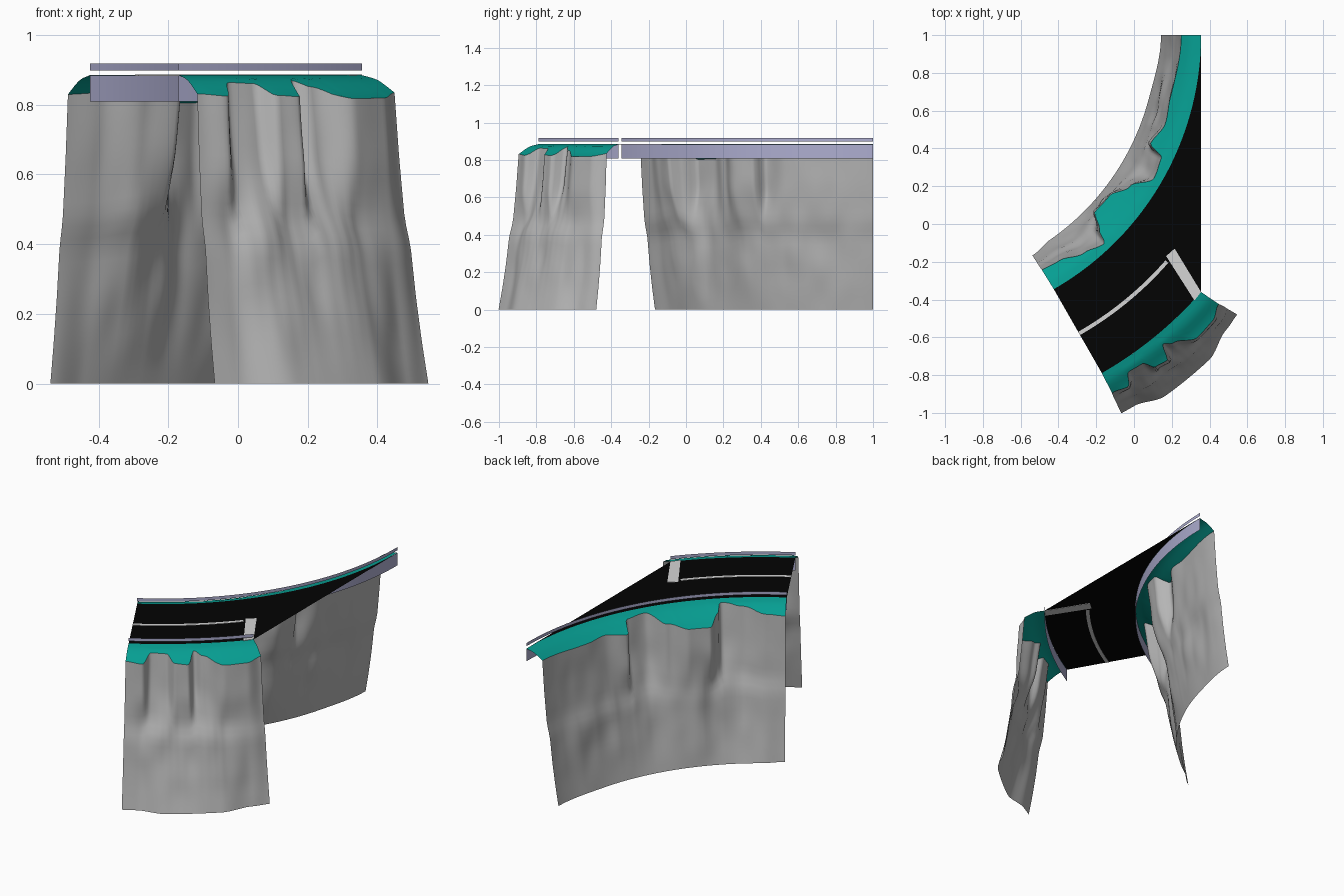
import bpy, bmesh, math
from mathutils import Vector, noise

if "Cube" in bpy.data.objects:
    bpy.data.objects.remove(bpy.data.objects["Cube"])

# Everything follows arcs around one bend centre
CX, CY = -1.195, 1.0
R_IN, R_OUT = 1.55, 2.062
A_START = -60.2
A_CUT = -math.degrees(math.acos(R_IN / R_OUT))   # road is cut straight from here on
Z_ROAD = 0.885


def material(name, rgb):
    m = bpy.data.materials.new(name)
    m.diffuse_color = (*rgb, 1)
    m.use_nodes = True
    m.node_tree.nodes["Principled BSDF"].inputs["Base Color"].default_value = m.diffuse_color
    return m


ROCK = material("grey rock", (0.46, 0.46, 0.46))
GRASS = material("teal grass", (0.002, 0.345, 0.29))
ASPHALT = material("black asphalt", (0.001, 0.001, 0.001))
PAINT = material("white paint", (0.66, 0.66, 0.66))
RAIL = material("lavender metal", (0.42, 0.42, 0.63))


def polar(r, deg, z):
    a = math.radians(deg)
    return Vector((CX + r * math.cos(a), CY + r * math.sin(a), z))


def interp(table, x, smooth=False):
    if x <= table[0][0]:
        return table[0][1]
    for (x0, y0), (x1, y1) in zip(table, table[1:]):
        if x <= x1:
            t = (x - x0) / (x1 - x0)
            if smooth:
                t = t * t * (3 - 2 * t)
            return y0 + (y1 - y0) * t
    return table[-1][1]


def span(a, b, n):
    return [a + (b - a) * i / n for i in range(n + 1)]


def sheet(name, columns, mat, flip=False, smooth=False):
    """Skin a list of point columns into one surface."""
    bm = bmesh.new()
    grid = [[bm.verts.new(p) for p in col] for col in columns]
    for c0, c1 in zip(grid, grid[1:]):
        for i in range(len(c0) - 1):
            quad = [c0[i], c0[i + 1], c1[i + 1], c1[i]]
            bm.faces.new(quad[::-1] if flip else quad)
    bmesh.ops.remove_doubles(bm, verts=bm.verts, dist=1e-5)
    for f in bm.faces:
        f.smooth = smooth
    me = bpy.data.meshes.new(name)
    bm.to_mesh(me)
    bm.free()
    me.materials.append(mat)
    ob = bpy.data.objects.new(name, me)
    bpy.context.collection.objects.link(ob)
    return ob


def plate(ob):
    m = ob.modifiers.new("thin plate", 'SOLIDIFY')
    m.thickness, m.offset = 0.004, 0


# Road surface, narrowing to a point at the far end
angles = span(A_START, A_CUT, 16) + span(A_CUT, 0, 30)[1:]
sheet("road", [[polar(R_IN, a, Z_ROAD),
                polar(min(R_OUT, R_IN / math.cos(math.radians(a))), a, Z_ROAD)]
               for a in angles], ASPHALT)

# Painted markings
plate(sheet("centre_line", [[polar(1.81, a, Z_ROAD), polar(1.83, a, Z_ROAD)]
                            for a in span(A_START, -41.2, 10)], PAINT))
plate(sheet("stop_line", [[(0.17, -0.17, Z_ROAD), (0.32, -0.405, Z_ROAD)],
                          [(0.215, -0.13, Z_ROAD), (0.355, -0.36, Z_ROAD)]], PAINT))

# Guard rails and the side skirts of the road deck
for side, r, end in (("inner", R_IN, 0), ("outer", R_OUT, A_CUT)):
    for part, z0, z1 in (("rail", 0.899, 0.918), ("skirt", 0.809, 0.884)):
        sheet(f"{side}_{part}", [[polar(r, a, z0), polar(r, a, z1)]
                                 for a in span(A_START, end, 30)],
              RAIL, flip=(side == "outer"), smooth=True)

# Verge height by distance from the road; cliff lean by height
DROP = [(0, Z_ROAD), (0.05, 0.874), (0.08, 0.857), (0.12, 0.83), (0.2, 0.80)]
LEAN = [(0, 1), (0.12, 0.8), (0.25, 0.62), (0.39, 0.47), (0.47, 0.28),
        (0.65, 0.12), (0.83, 0)]
# Cliff brink radius and foot radius by angle, with gullies cut into the brink
INNER_BRINK = [(-60, 1.43), (-56, 1.437), (-51, 1.482), (-46.6, 1.514), (-45.6, 1.446),
               (-43.4, 1.36), (-38.6, 1.363), (-34.2, 1.421), (-30.2, 1.505),
               (-25.8, 1.49), (-24.2, 1.405), (-19, 1.439), (-13.8, 1.426), (0, 1.445)]
INNER_FOOT = [(-60, 1.338), (-55, 1.318), (-15, 1.317), (0, 1.338)]
OUTER_BRINK = [(-60, 2.18), (-57.9, 2.195), (-56.8, 2.13), (-54.6, 2.135),
               (-53.4, 2.19), (-51.6, 2.20), (-50.7, 2.12), (-49.5, 2.15),
               (-46.5, 2.215), (-43.5, 2.21), (A_CUT, 2.175)]
OUTER_FOOT = [(-60.2, 2.298), (-58.5, 2.299), (-54.7, 2.345), (-47.9, 2.344),
              (-43.6, 2.295), (A_CUT, 2.285)]


def cliff_side(side, edge, brink, foot, end, cols, flare):
    verge, cliff = [], []
    for a in span(A_START, end, cols):
        k = (a - A_START) / (end - A_START)
        fade = min(1, 8 * k, 8 * (1 - k))      # keeps the end edges clean
        spread = flare * k - 0.4 * (1 - k) ** 4   # ends splay towards the foot
        rb = interp(brink, a, True)
        # brink with the gullies averaged out, used for the lower face
        near = [interp(brink, a + o, True) for o in range(-4, 5)]
        mean = rb + (sum(near) / len(near) - rb) * fade
        d = abs(rb - edge)
        zb = interp(DROP, d)
        verge.append([polar(edge + (rb - edge) * t, a + 0.4 * spread * t,
                            interp(DROP, d * t)) for t in span(0, 1, 6)])
        col = []
        for s in span(0, 1, 24):
            z = zb * (1 - s)
            # gullies run out about half way down
            w = interp([(0.40, 1), (0.66, 0)], z, True)
            rt = rb + (mean - rb) * w
            r = rt + (interp(foot, a, True) - rt) * interp(LEAN, z * 0.83 / zb)
            ang = a + spread * (0.4 + 0.6 * s)
            p = polar(r, ang, z)
            bump = noise.noise(Vector((p.x * 9, p.y * 9, z * 5)))
            r += 0.014 * bump * fade * math.sin(math.pi * s)
            col.append(polar(r, ang, z))
        cliff.append(col)
    flip = side == "inner"
    sheet(side + "_grass_verge", verge, GRASS, flip, True)
    sheet(side + "_cliff", cliff, ROCK, flip, True)


cliff_side("inner", R_IN, INNER_BRINK, INNER_FOOT, 0, 130, 0)
cliff_side("outer", R_OUT, OUTER_BRINK, OUTER_FOOT, A_CUT, 70, 0.9)
